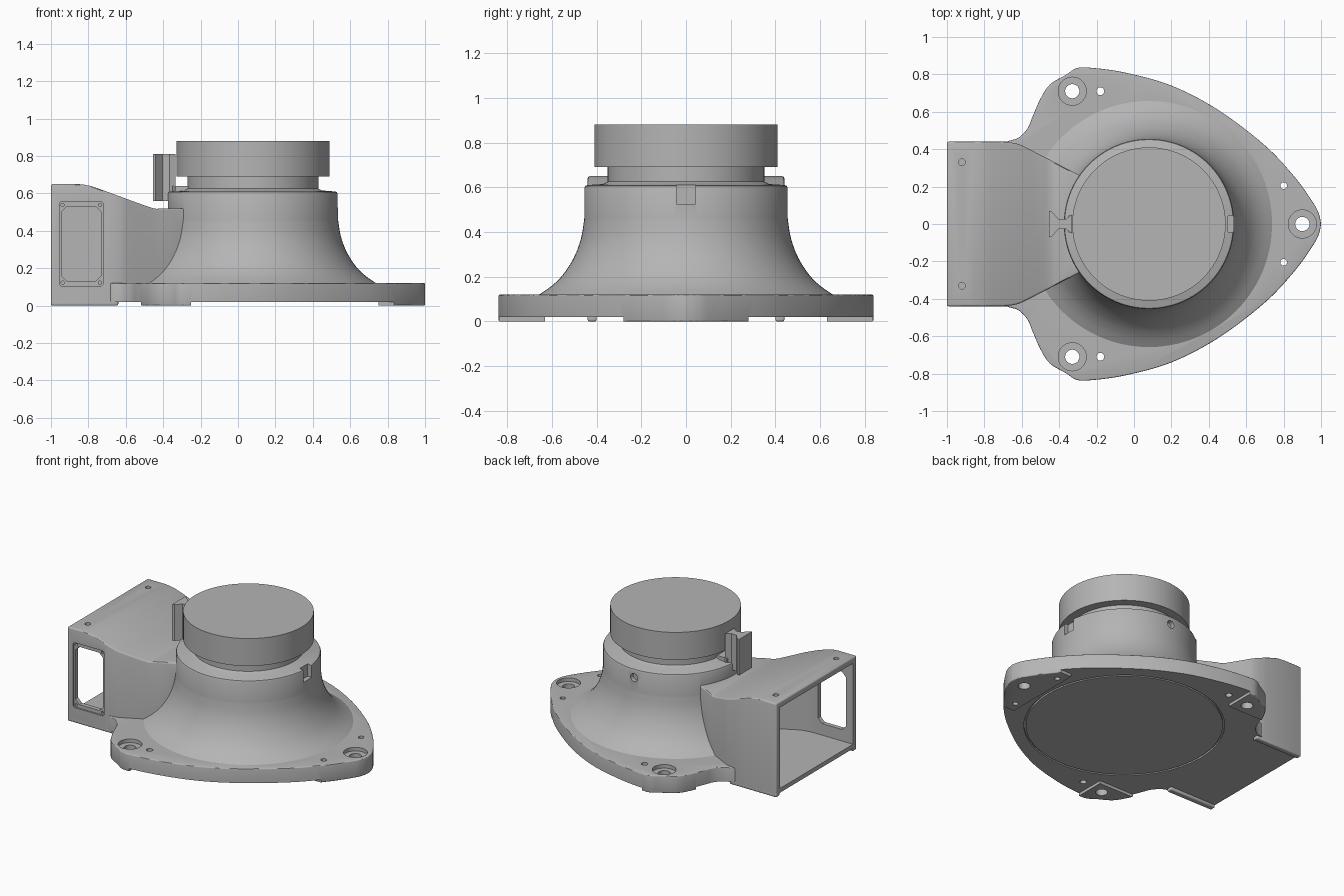
import bpy, bmesh, math
from mathutils import Vector, Matrix

if "Cube" in bpy.data.objects:
    bpy.data.objects.remove(bpy.data.objects["Cube"], do_unlink=True)

grey = bpy.data.materials.new("light_grey")
grey.use_nodes = True
COLOUR = (0.46, 0.46, 0.46, 1)
grey.diffuse_color = COLOUR
grey.node_tree.nodes["Principled BSDF"].inputs["Base Color"].default_value = COLOUR

CX = 0.08  # axis of the round housing


def finish(name, bm):
    bmesh.ops.recalc_face_normals(bm, faces=bm.faces)
    mesh = bpy.data.meshes.new(name)
    bm.to_mesh(mesh)
    bm.free()
    mesh.materials.append(grey)
    obj = bpy.data.objects.new(name, mesh)
    bpy.context.collection.objects.link(obj)
    return obj


def prism(name, pts, lo, hi, axis="z"):
    """Extrude a 2D outline along z (x, y points) or y (x, z points)."""
    bm = bmesh.new()
    place = (lambda a, b: (a, b, lo)) if axis == "z" else (lambda a, b: (a, lo, b))
    face = bm.faces.new([bm.verts.new(place(a, b)) for a, b in pts])
    new = bmesh.ops.extrude_face_region(bm, geom=[face])["geom"]
    step = Vector((0, 0, hi - lo)) if axis == "z" else Vector((0, hi - lo, 0))
    bmesh.ops.translate(bm, vec=step, verts=[v for v in new if isinstance(v, bmesh.types.BMVert)])
    return finish(name, bm)


def box(name, x0, x1, y0, y1, z0, z1):
    return prism(name, [(x0, y0), (x1, y0), (x1, y1), (x0, y1)], z0, z1)


def circle(x, y, r, n=40):
    return [(x + r * math.cos(i * math.tau / n), y + r * math.sin(i * math.tau / n)) for i in range(n)]


def revolve(name, profile, n=112):
    """Closed solid from (radius, z) points running from axis to axis."""
    bm = bmesh.new()
    rings = []
    for r, z in profile:
        pts = [(CX, 0)] if r == 0 else circle(CX, 0, r, n)
        rings.append([bm.verts.new((x, y, z)) for x, y in pts])
    for a, b in zip(rings, rings[1:]):
        for i in range(n):
            j = (i + 1) % n
            quad = [a[i % len(a)], a[j % len(a)], b[j % len(b)], b[i % len(b)]]
            bm.faces.new(list(dict.fromkeys(quad)))
    return finish(name, bm)


def spline(pts, steps=6):
    """Smooth curve through the points."""
    p = [Vector(q) for q in [pts[0]] + pts + [pts[-1]]]
    out = []
    for a, b, c, d in zip(p, p[1:], p[2:], p[3:]):
        for i in range(steps):
            t = i / steps
            out.append(tuple(0.5 * (2 * b + (c - a) * t + (2 * a - 5 * b + 4 * c - d) * t * t
                                    + (3 * b - a - 3 * c + d) * t ** 3)))
    return out + [tuple(pts[-1])]


def mirrored(half):
    return half + [(x, -y) for x, y in reversed(half) if abs(y) > 1e-5]


def apply(obj, mod):
    bpy.context.view_layer.objects.active = obj
    bpy.ops.object.modifier_apply(modifier=mod.name)


def boolean(obj, op, *tools):
    for tool in tools:
        mod = obj.modifiers.new("bool", "BOOLEAN")
        mod.operation, mod.solver, mod.object = op, "EXACT", tool
        apply(obj, mod)
        bpy.data.objects.remove(tool, do_unlink=True)


def bevel(obj, width):
    mod = obj.modifiers.new("bevel", "BEVEL")
    mod.width, mod.segments, mod.limit_method = width, 3, "ANGLE"
    mod.angle_limit = math.radians(40)
    apply(obj, mod)


def smooth(obj):
    bpy.ops.object.select_all(action="DESELECT")
    obj.select_set(True)
    bpy.context.view_layer.objects.active = obj
    bpy.ops.object.shade_smooth_by_angle(angle=math.radians(30))


# Mounting plate, relieved underneath so that three pads remain
edge = [(-0.72, 0.40), (-0.68, 0.44), (-0.62, 0.46), (-0.57, 0.51), (-0.54, 0.58), (-0.5, 0.67),
        (-0.45, 0.745), (-0.36, 0.8), (-0.31, 0.832), (-0.24, 0.836), (-0.05, 0.81), (0.2, 0.74),
        (0.45, 0.61), (0.7, 0.42), (0.86, 0.25), (0.96, 0.11), (0.99, 0.05), (1.0, 0)]
housing = prism("housing", mirrored(spline(edge)), 0, 0.12)
bevel(housing, 0.014)
relief = [(-1.2, 0.63), (-0.25, 0.63), (-0.25, 1.2), (1.2, 1.2), (1.2, 0.28), (0.75, 0.28)]

# Square duct: side profile cut to a plan that narrows into the housing
def duct_solid(name, wall, start, floor):
    w = wall
    side = [(start, floor), (start, 0.65 - w)] + spline(
        [(-0.86, 0.65 - w), (-0.8, 0.642 - w), (-0.72, 0.616 - w), (-0.47, 0.525 - w),
         (-0.42, 0.52 - w)], 3) + [(-0.15, 0.52 - w), (-0.15, floor)]
    plan = [(start - 0.1, 0.44 - w)] + spline(
        [(-0.7, 0.44 - w), (-0.63, 0.43 - w), (-0.56, 0.4 - w), (-0.3, 0.265 - w)], 4) + [(-0.1, 0.17 - w)]
    obj = prism(name, side, -0.6, 0.6, "y")
    boolean(obj, "INTERSECT", prism("plan", mirrored(plan), -0.2, 1))
    return obj

duct = duct_solid("duct", 0, -1.0, 0)
bevel(duct, 0.01)

# Flared round body with a short neck
flare = spline([(0.69, 0.1), (0.655, 0.122), (0.6, 0.16), (0.55, 0.21), (0.502, 0.285), (0.47, 0.37), (0.455, 0.46)], 4)
body = revolve("body", [(0, 0.06), (0.6, 0.06)] + flare +
               [(0.455, 0.597), (0.451, 0.606), (0.442, 0.61), (0.37, 0.615), (0.35, 0.625), (0.35, 0.7), (0, 0.7)])
boolean(housing, "UNION", duct, body)
boolean(housing, "DIFFERENCE", prism("relief", mirrored(relief), -0.1, 0.02))

# Hollow inside of the duct and body
boolean(housing, "DIFFERENCE",
        duct_solid("duct_cavity", 0.04, -1.1, 0.05),
        revolve("body_cavity", [(0, 0.0505), (0.57, 0.0505), (0.57, 0.12), (0.5, 0.2), (0.45, 0.29),
                                (0.41, 0.45), (0.41, 0.56), (0, 0.56)]))

# Groove round the bottom cover
groove = prism("groove", circle(CX, 0, 0.63, 96), 0, 0.032)
boolean(groove, "DIFFERENCE", prism("core", circle(CX, 0, 0.618, 96), -0.1, 0.1))
boolean(housing, "DIFFERENCE", groove)

# Counterbored mounting holes and small pin holes
for x, y in [(-0.33, 0.71), (-0.33, -0.71), (0.9, 0)]:
    boolean(housing, "DIFFERENCE", prism("bore", circle(x, y, 0.075), 0.095, 0.2),
            prism("hole", circle(x, y, 0.038), -0.1, 0.2))
for s in (-1, 1):
    for x, y, r, z in [(-0.18, 0.71, 0.021, -0.1), (0.8, 0.205, 0.018, -0.1), (-0.92, 0.33, 0.018, 0.55)]:
        boolean(housing, "DIFFERENCE", prism("pin_hole", circle(x, s * y, r, 20), z, 0.8))

# Rebated window in the front wall of the duct, with corner screw holes
def window(x0, x1, z0, z1, c):
    return [(x0 + c, z0), (x1 - c, z0), (x1, z0 + c), (x1, z1 - c),
            (x1 - c, z1), (x0 + c, z1), (x0, z1 - c), (x0, z0 + c)]

boolean(housing, "DIFFERENCE",
        prism("rebate", window(-0.955, -0.72, 0.105, 0.555, 0.01), -0.5, -0.43, "y"),
        prism("opening", window(-0.945, -0.732, 0.13, 0.53, 0.03), -0.5, -0.3, "y"))
for x in (-0.938, -0.738):
    for z in (0.122, 0.538):
        boolean(housing, "DIFFERENCE", prism("screw", circle(x, z, 0.009, 12), -0.5, -0.41, "y"))

# Rim notch and rear set screw hole
boolean(housing, "DIFFERENCE", box("notch", 0.503, 0.6, -0.043, 0.043, 0.525, 0.7),
        prism("set_screw", circle(CX, 0.55, 0.027, 24), 0.425, 0.6, "y"))
smooth(housing)

# Rails under the duct
for s, side in ((-1, "front"), (1, "back")):
    rail = box(side + "_rail", -1.0, -0.64, s * 0.42 - 0.02, s * 0.42 + 0.02, 0, 0.03)
    bevel(rail, 0.008)
    smooth(rail)

# Round cap
cap = revolve("cap", [(0, 0.69), (0.41, 0.69), (0.41, 0.88), (0, 0.88)])
smooth(cap)

# Latch post with its bracket
latch = prism("latch", mirrored([(-0.455, 0.07), (-0.44, 0.068), (-0.405, 0.028), (-0.365, 0.025), (-0.335, 0.05)]),
              0.56, 0.81)
bracket = box("latch_bracket", -0.35, -0.25, -0.045, 0.045, 0.6, 0.64)
for part in (latch, bracket):
    smooth(part)
